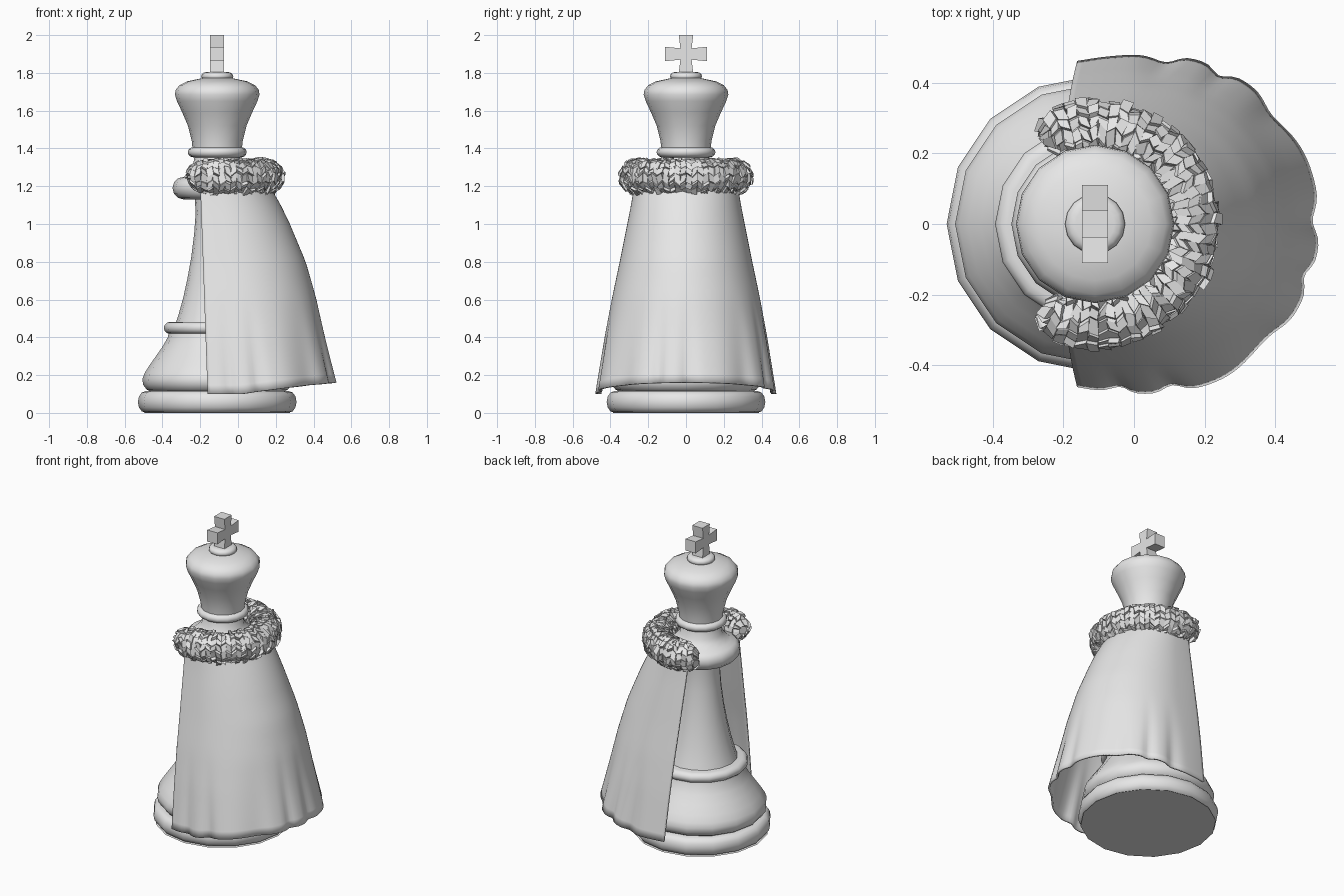
import bpy, bmesh, math, random
from mathutils import Vector

random.seed(4)
if "Cube" in bpy.data.objects:
    bpy.data.objects.remove(bpy.data.objects["Cube"], do_unlink=True)

AXIS = -0.11  # x of the turned piece's axis

grey = bpy.data.materials.new("plain grey")
grey.use_nodes = True
grey.diffuse_color = (0.8, 0.8, 0.8, 1)
grey.node_tree.nodes["Principled BSDF"].inputs["Base Color"].default_value = (0.8, 0.8, 0.8, 1)


def finish(name, bm, smooth=None):
    bmesh.ops.recalc_face_normals(bm, faces=bm.faces)
    mesh = bpy.data.meshes.new(name)
    bm.to_mesh(mesh)
    bm.free()
    mesh.materials.append(grey)
    obj = bpy.data.objects.new(name, mesh)
    bpy.context.collection.objects.link(obj)
    if smooth:
        bpy.ops.object.select_all(action='DESELECT')
        obj.select_set(True)
        bpy.context.view_layer.objects.active = obj
        bpy.ops.object.shade_smooth_by_angle(angle=math.radians(smooth))
    return obj


def skin(bm, rows, closed):
    """Join rows of points with quads."""
    grid = [[bm.verts.new(p) for p in row] for row in rows]
    for a, b in zip(grid, grid[1:]):
        n = len(a)
        for i in range(n if closed else n - 1):
            j = (i + 1) % n
            bm.faces.new((a[i], a[j], b[j], b[i]))
    return grid


def lathe(name, profile, sides=16):
    bm = bmesh.new()
    turns = [2 * math.pi * i / sides for i in range(sides)]
    rows = [[(AXIS + r * math.cos(t), r * math.sin(t), z) for t in turns] for r, z in profile]
    grid = skin(bm, rows, True)
    bm.faces.new(grid[0])
    bm.faces.new(grid[-1])
    return finish(name, bm, 60)


def bead(r, z, half, bulge):
    """Rounded rim profile around height z."""
    angles = [math.radians(a) for a in range(-90, 91, 30)]
    return [(r - bulge + bulge * math.cos(a), z + half * math.sin(a)) for a in angles]


# Turned piece
lathe("base", [(0.405, 0)] + bead(0.42, 0.058, 0.057, 0.04) + [(0.3, 0.118)])
lathe("lower_body", [(0.35, 0.11), (0.375, 0.125), (0.393, 0.15), (0.396, 0.18), (0.385, 0.21),
                     (0.36, 0.25), (0.325, 0.3), (0.29, 0.35), (0.262, 0.4), (0.255, 0.43)])
lathe("waist_ring", bead(0.283, 0.45, 0.032, 0.035))
lathe("stem", [(0.225, 0.46), (0.205, 0.52), (0.18, 0.61), (0.158, 0.71), (0.138, 0.82),
               (0.122, 0.95), (0.114, 1.06), (0.12, 1.15)])
lathe("shoulder_disc", bead(0.237, 1.19, 0.06, 0.06) + [(0.15, 1.275), (0.13, 1.3), (0.12, 1.36)])
lathe("neck_ring", bead(0.156, 1.38, 0.027, 0.03))
lathe("crown", [(0.13, 1.39), (0.135, 1.44), (0.155, 1.52), (0.185, 1.59), (0.213, 1.65),
                (0.224, 1.685), (0.22, 1.71), (0.2, 1.735), (0.16, 1.755), (0.08, 1.772)])
lathe("crown_knob", bead(0.085, 1.782, 0.023, 0.03))

# Cross finial, one quarter outline turned around its centre
bm = bmesh.new()
outline = []
for k in range(4):
    length = 0.1 if k % 2 else 0.11
    for u, v in ((0.03, -0.03), (length, -0.038), (length, 0.038)):
        c, s = ((1, 0), (0, 1), (-1, 0), (0, -1))[k]
        outline.append((u * c - v * s, u * s + v * c))
front = bm.faces.new([bm.verts.new((AXIS - 0.037, y, 1.9 + z)) for y, z in outline])
out = bmesh.ops.extrude_face_region(bm, geom=[front])
bmesh.ops.translate(bm, vec=(0.074, 0, 0),
                    verts=[g for g in out["geom"] if isinstance(g, bmesh.types.BMVert)])
finish("cross", bm)

# Cape: height, back x, half width
CAPE = [(1.22, 0.15, 0.265), (1.1, 0.22, 0.285), (1.0, 0.268, 0.305), (0.8, 0.352, 0.345),
        (0.6, 0.41, 0.387), (0.4, 0.457, 0.425), (0.1, 0.535, 0.475)]


def cape_size(z):
    for (z1, b1, w1), (z2, b2, w2) in zip(CAPE, CAPE[1:]):
        if z >= z2 - 0.001:
            f = (z1 - z) / (z1 - z2)
            return b1 + (b2 - b1) * f, w1 + (w2 - w1) * f


def cape_point(u, t):
    hem = 0.1 + 0.06 * max(0, 1 - (abs(u) * 1.25) ** 2)
    z = 1.22 + (hem - 1.22) * t
    back, wide = cape_size(z)
    centre = -0.1 + 0.17 * t
    rx = back - centre
    edge = -0.2 + 0.04 * t
    end = math.acos((edge - centre) / rx)
    a = abs(u) * end
    s = math.sin(a)
    if a > math.pi / 2:
        s **= 0.3
    # folds grow inward toward the hem
    fold = max(0, (t - 0.5) / 0.5) ** 1.5
    wave = 0.5 + 0.5 * math.sin(26 * u + 1.5 * math.sin(9 * u + 1))
    k = 1 - 0.045 * fold * wave ** 2 * min(1, 6 * (1 - abs(u)))
    return centre + rx * math.cos(a) * k, math.copysign(wide * s * k, u), z


bm = bmesh.new()
skin(bm, [[cape_point(i / 48, j / 24) for i in range(-48, 49)] for j in range(25)], False)
cape = finish("cape", bm, 60)
thick = cape.modifiers.new("thickness", 'SOLIDIFY')
thick.thickness = 0.012
thick.offset = 0

# Fur collar: open ring of small uneven blocks
bm = bmesh.new()
rows = []
steps, around = 46, 14
for i in range(steps + 1):
    s = 2 * i / steps - 1
    a = math.radians(122) * s
    reach = 0.25 + 0.03 * abs(s) ** 3
    rad = 0.08 * max(0.3, math.sqrt(1 - abs(s) ** 14))
    row = []
    for j in range(around):
        b = 2 * math.pi * (j + 0.5 * (i % 2)) / around + random.uniform(-0.08, 0.08)
        d = reach + rad * math.cos(b)
        row.append((-0.1 + d * math.cos(a), d * math.sin(a), 1.25 + 1.05 * rad * math.sin(b)))
    rows.append(row)
grid = skin(bm, rows, True)
bm.faces.new(grid[0])
bm.faces.new(grid[-1])
bmesh.ops.recalc_face_normals(bm, faces=bm.faces)
normals = [f.normal.copy() for f in bm.faces]
tufts = bmesh.ops.extrude_discrete_faces(bm, faces=bm.faces[:])["faces"]
for face in tufts:
    face.normal_update()
    push = face.normal * random.uniform(0.0, 0.02)
    tilt = Vector([random.uniform(-0.006, 0.006) for _ in range(3)])
    for n, v in enumerate(face.verts):
        v.co += push + tilt * (1 if n < 2 else -1)
finish("fur_collar", bm)
